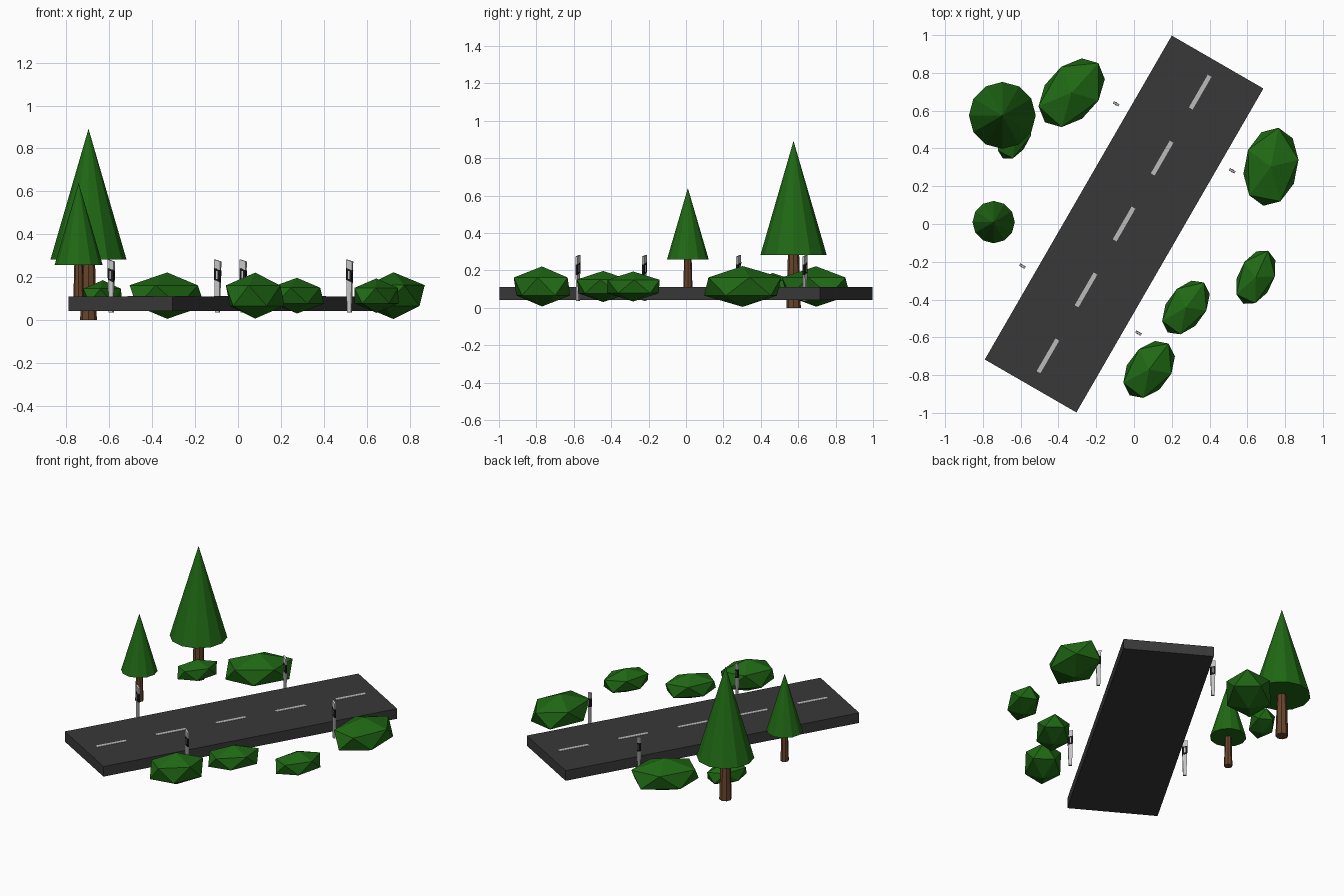
import bpy, bmesh, math
from mathutils import Matrix, Vector

if "Cube" in bpy.data.objects:
    bpy.data.objects.remove(bpy.data.objects["Cube"])

TURN = math.radians(-30)
ROAD = Matrix.Translation((-0.0525, 0, 0)) @ Matrix.Rotation(TURN, 4, 'Z')


def material(name, rgb):
    m = bpy.data.materials.new(name)
    m.diffuse_color = (*rgb, 1)
    m.use_nodes = True
    m.node_tree.nodes["Principled BSDF"].inputs["Base Color"].default_value = m.diffuse_color
    return m


asphalt = material("asphalt", (0.04, 0.04, 0.04))
paint = material("paint", (0.5, 0.5, 0.5))
white = material("post_white", (0.6, 0.6, 0.6))
black = material("post_black", (0.01, 0.01, 0.01))
leaf = material("leaf", (0.014, 0.14, 0.007))
bark = material("bark", (0.14, 0.06, 0.025))


def finish(name, bm, matrix, mat):
    bmesh.ops.recalc_face_normals(bm, faces=bm.faces)
    me = bpy.data.meshes.new(name)
    bm.to_mesh(me)
    bm.free()
    me.materials.append(mat)
    ob = bpy.data.objects.new(name, me)
    ob.matrix_world = matrix
    bpy.context.collection.objects.link(ob)
    return ob


def box(name, center, size, mat):
    bm = bmesh.new()
    bmesh.ops.create_cube(bm, size=1)
    bmesh.ops.scale(bm, vec=Vector(size), verts=bm.verts)
    return finish(name, bm, ROAD @ Matrix.Translation(center), mat)


def slab(name, profile, depth, matrix, mat):
    """Extrude an x/z outline along y, centred."""
    bm = bmesh.new()
    f = bm.faces.new([bm.verts.new((x, -depth / 2, z)) for x, z in profile])
    out = bmesh.ops.extrude_face_region(bm, geom=[f])
    moved = [v for v in out["geom"] if isinstance(v, bmesh.types.BMVert)]
    bmesh.ops.translate(bm, vec=(0, depth, 0), verts=moved)
    return finish(name, bm, matrix, mat)


def cone(name, x, y, z0, z1, r0, r1, sides, mat):
    bm = bmesh.new()
    bmesh.ops.create_cone(bm, cap_ends=True, segments=sides, radius1=r0,
                          radius2=r1, depth=z1 - z0)
    return finish(name, bm, Matrix.Translation((x, y, (z0 + z1) / 2)), mat)


# Road slab with dashed centre line
box("road", (0, 0, 0.076), (0.56, 1.98, 0.068), asphalt)
for i in range(5):
    box(f"lane_dash_{i + 1}", (0, (i - 2) * 0.403, 0.1105), (0.023, 0.2, 0.003), paint)


# Roadside posts: tapered, slanted top, dark slanted band and reflector
def half_width(z):
    return 0.010 + (z - 0.035) / 0.25 * 0.007


def strip(z0, z1, slant0, slant1, grow=0.0):
    a, b = half_width(z0) + grow, half_width(z1) + grow
    return [(-a, z0 + slant0), (a, z0 - slant0), (b, z1 - slant1), (-b, z1 + slant1)]


n = 0
for u in (-0.355, 0.355):
    for v in (-0.462, 0.53):
        n += 1
        m = ROAD @ Matrix.Translation((u, v, 0))
        slab(f"post_{n}", strip(0.035, 0.278, 0, 0.005), 0.012, m, white)
        slab(f"post_band_{n}", strip(0.182, 0.238, 0.006, 0.006, 0.0006), 0.0135, m, black)
        slab(f"post_reflector_{n}", [(-0.004, 0.192), (0.004, 0.192), (0.004, 0.228), (-0.004, 0.228)],
             0.0155, m, white)

# Conifers
for name, x, y, base, skirt, top, r, tr in (
        ("large", -0.697, 0.575, 0.0, 0.283, 0.892, 0.177, 0.039),
        ("small", -0.743, 0.01, 0.055, 0.257, 0.64, 0.112, 0.026)):
    cone(f"{name}_tree_trunk", x, y, base, skirt + 0.03, tr, tr * 0.75, 8, bark)
    cone(f"{name}_tree_crown", x, y, skirt, top, r, 0, 12, leaf)

# Low-poly bushes: x, y, half length, half width, half height, heading in degrees
bushes = [
    (-0.33, 0.695, 0.207, 0.137, 0.108, 48),
    (-0.63, 0.465, 0.132, 0.075, 0.072, 62),
    (0.725, 0.303, 0.206, 0.140, 0.109, 79),
    (0.645, -0.282, 0.152, 0.092, 0.080, 65),
    (0.275, -0.442, 0.160, 0.100, 0.083, 54),
    (0.08, -0.77, 0.168, 0.111, 0.107, 53),
]
for i, (x, y, a, b, h, deg) in enumerate(bushes):
    bm = bmesh.new()
    bmesh.ops.create_icosphere(bm, subdivisions=1, radius=1)
    k = 1.02 / 0.894
    bmesh.ops.scale(bm, vec=(a * k, b * k, h), verts=bm.verts)
    finish(f"bush_{i + 1}", bm,
           Matrix.Translation((x, y, 0.114)) @ Matrix.Rotation(math.radians(deg), 4, 'Z'), leaf)
